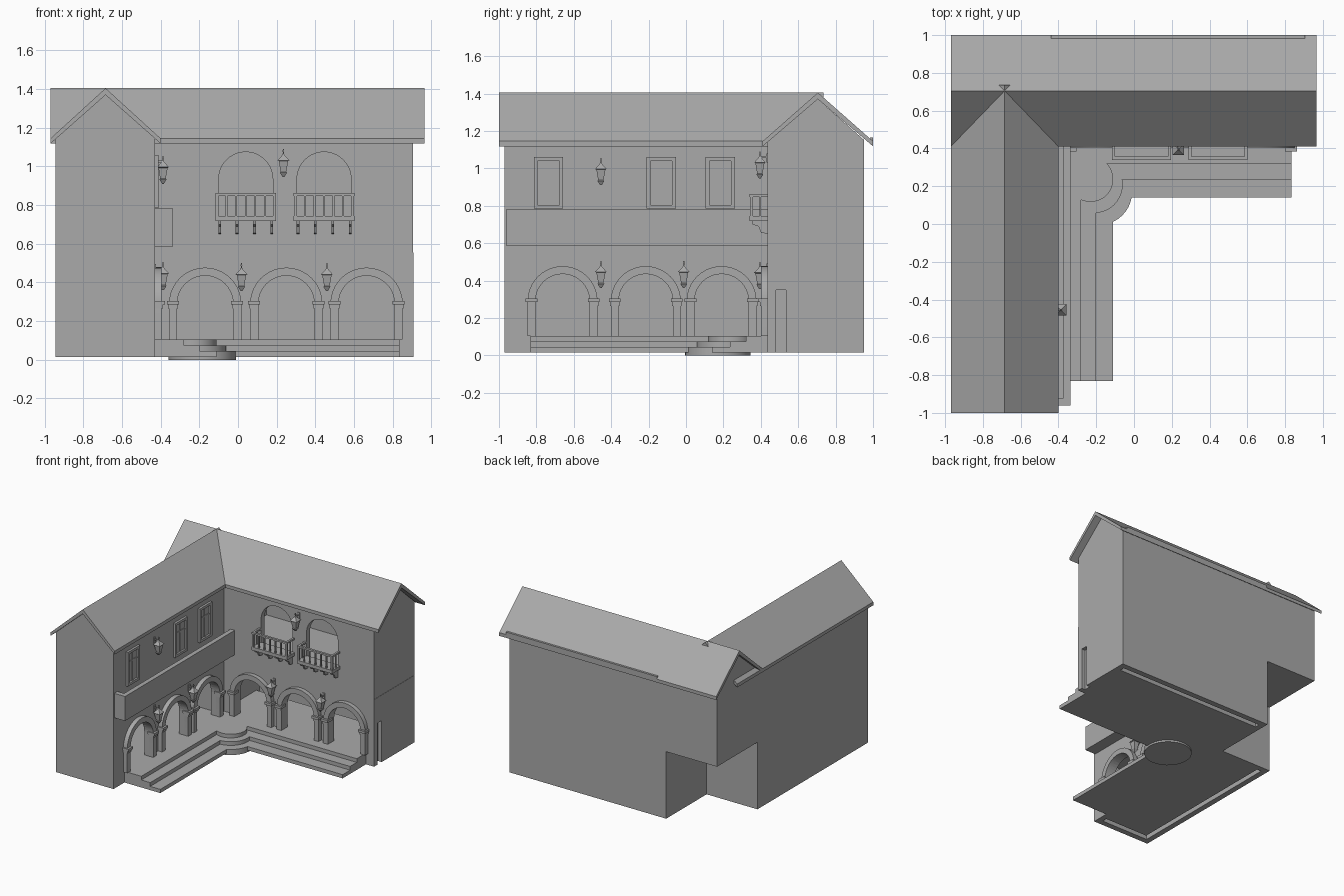
import bpy, bmesh, math
from mathutils import Vector

cube = bpy.data.objects.get("Cube")
if cube:
    bpy.data.objects.remove(cube, do_unlink=True)

stone = bpy.data.materials.new("grey_plaster")
stone.use_nodes = True
GREY = (0.4, 0.4, 0.4, 1)
stone.diffuse_color = GREY
for node in stone.node_tree.nodes:
    if node.type == 'BSDF_PRINCIPLED':
        node.inputs["Base Color"].default_value = GREY

# The two courtyard walls: u runs along the wall, d outward, z up
SIDE_X, REAR_Y = -0.43, 0.437


def side(u, z, d):
    return Vector((SIDE_X + d, u, z))


def rear(u, z, d):
    return Vector((u, REAR_Y - d, z))


def world_x(y, z, x):
    return Vector((x, y, z))


def world_y(x, z, y):
    return Vector((x, y, z))


def world_z(x, y, z):
    return Vector((x, y, z))


def finish(name, bm, smooth=False):
    bmesh.ops.recalc_face_normals(bm, faces=bm.faces)
    mesh = bpy.data.meshes.new(name)
    bm.to_mesh(mesh)
    bm.free()
    mesh.materials.append(stone)
    ob = bpy.data.objects.new(name, mesh)
    bpy.context.scene.collection.objects.link(ob)
    if smooth:
        bpy.ops.object.select_all(action='DESELECT')
        ob.select_set(True)
        bpy.context.view_layer.objects.active = ob
        bpy.ops.object.shade_smooth_by_angle(angle=math.radians(30))
    return ob


def add_prism(bm, frame, pts, lo, hi):
    a = [bm.verts.new(frame(p, q, lo)) for p, q in pts]
    b = [bm.verts.new(frame(p, q, hi)) for p, q in pts]
    bm.faces.new(a)
    bm.faces.new(b[::-1])
    for i in range(len(pts)):
        j = (i + 1) % len(pts)
        bm.faces.new((a[i], b[i], b[j], a[j]))


def rect(p0, p1, q0, q1):
    return [(p0, q0), (p1, q0), (p1, q1), (p0, q1)]


def prism(name, frame, pts, lo, hi, smooth=False):
    bm = bmesh.new()
    add_prism(bm, frame, pts, lo, hi)
    return finish(name, bm, smooth)


def boxes(name, frame, items):
    bm = bmesh.new()
    for p0, p1, q0, q1, lo, hi in items:
        add_prism(bm, frame, rect(p0, p1, q0, q1), lo, hi)
    return finish(name, bm)


def arc(c, z, r, steps=20):
    return [(c + r * math.cos(math.pi * i / steps), z + r * math.sin(math.pi * i / steps))
            for i in range(steps + 1)]


def opening(c, base, spring, r):
    return [(c + r, base)] + arc(c, spring, r) + [(c - r, base)]


def carve(ob, cutters):
    for cutter in cutters:
        cutter.hide_render = True
        mod = ob.modifiers.new("cut", 'BOOLEAN')
        mod.operation, mod.solver, mod.object = 'DIFFERENCE', 'EXACT', cutter
    graph = bpy.context.evaluated_depsgraph_get()
    mesh = bpy.data.meshes.new_from_object(ob.evaluated_get(graph))
    ob.modifiers.clear()
    ob.data = mesh
    for cutter in cutters:
        bpy.data.objects.remove(cutter, do_unlink=True)


FLOOR, BASE, MID, SPRING, R_IN, R_OUT = 0.105, 0.015, 0.555, 0.29, 0.145, 0.187
side_arches = (-0.66, -0.215, 0.19)
rear_arches = (-0.17, 0.25, 0.665)
rear_doors = (0.04, 0.445)


def arch_cutters(frame, centres, base, spring, r):
    return [prism("arch_cutter", frame, opening(c, base, spring, r), -0.1, 0.1) for c in centres]


# Ground floor of both wings, hollow behind the arcades
side_ground = boxes("side_wing_ground_floor", world_z, [(-0.943, SIDE_X, -0.971, REAR_Y, BASE, MID)])
carve(side_ground, [boxes("room_cutter", world_z, [(-0.898, -0.475, -0.926, 0.392, -0.1, 0.52)])]
      + arch_cutters(side, side_arches, FLOOR, SPRING, R_IN))
rear_ground = boxes("rear_wing_ground_floor", world_z, [(-0.49, 0.907, REAR_Y, 0.952, BASE, MID)])
carve(rear_ground, [boxes("room_cutter", world_z, [(-0.445, 0.86, 0.482, 0.907, -0.1, 0.52)]),
                    boxes("recess_cutter", world_z, [(0.875, 1, 0.48, 0.535, -0.1, 0.35)])]
      + arch_cutters(rear, rear_arches, FLOOR, SPRING, R_IN))
boxes("arcade_floors", world_z, [(-0.86, -0.47, -0.885, 0.395, BASE, FLOOR),
                                 (-0.45, 0.865, 0.475, 0.868, BASE, FLOOR)])

# Upper floors with gable ends


def gabled(c, half):
    return [(c - half, MID), (c + half, MID), (c + half, 1.152), (c, 1.38), (c - half, 1.152)]


prism("side_wing_upper_floor", world_y, gabled(-0.6865, 0.2565), -0.971, REAR_Y)
rear_upper = prism("rear_wing_upper_floor", world_x, gabled(0.6945, 0.2575), -0.943, 0.905)
carve(rear_upper, [boxes("room_cutter", world_z, [(-0.38, 0.86, 0.482, 0.907, 0.715, 1.12)])]
      + arch_cutters(rear, rear_doors, 0.72, 0.935, 0.14))

# Roofs


def chevron(c, half):
    return [(c - half, 1.145), (c, 1.405), (c + half, 1.145),
            (c + half, 1.118), (c, 1.37), (c - half, 1.118)]


prism("side_wing_roof", world_y, chevron(-0.685, 0.285), -1.0, 0.735)
prism("rear_wing_roof", world_x, chevron(0.705, 0.295), -0.97, 0.965)
boxes("rear_eave_strip", world_z, [(-0.44, 0.905, 0.983, 1.0, 1.13, 1.165)])

# Terrace steps with round corner landings
steps = [(-0.28, 0.32, 0.105, 0.07, (-0.23, 0.237), 0.12),
         (-0.20, 0.235, 0.075, 0.04, (-0.21, 0.208), 0.15),
         (-0.11, 0.14, 0.045, 0.0, (-0.185, 0.17), 0.175)]
for i, (x, y, top, low, (cx, cy), r) in enumerate(steps, 1):
    outline = [(SIDE_X, -0.832), (x, -0.832), (x, y), (0.835, y), (0.835, REAR_Y), (SIDE_X, REAR_Y)]
    prism(f"terrace_step_{i}", world_z, outline, BASE, top)
    ring = [(cx + r * math.cos(math.tau * k / 40), cy + r * math.sin(math.tau * k / 40)) for k in range(40)]
    prism(f"round_step_{i}", world_z, ring, low, top, True)

# Arch surrounds with capitals
for label, frame, centres in (("side", side, side_arches), ("rear", rear, rear_arches)):
    for i, c in enumerate(centres, 1):
        band = opening(c, FLOOR, SPRING, R_OUT) + opening(c, FLOOR, SPRING, R_IN)[::-1]
        prism(f"{label}_arch_surround_{i}", frame, band, -0.01, 0.035, True)
        bm = bmesh.new()
        for s in (-1, 1):
            m = c + s * (R_IN + R_OUT) / 2
            for w, z0, z1, d in ((0.025, 0.265, 0.285, 0.042), (0.031, 0.285, 0.305, 0.052)):
                add_prism(bm, frame, rect(m - w, m + w, z0, z1), -0.01, d)
        finish(f"{label}_arch_capitals_{i}", bm)

# Long gallery parapet on the side wing
boxes("side_gallery", side, [(-0.96, REAR_Y, 0.585, 0.625, -0.01, 0.095),
                             (-0.96, REAR_Y, 0.585, 0.782, 0.058, 0.095),
                             (-0.96, -0.92, 0.585, 0.782, -0.01, 0.095)])

# Side wing windows
for i, c in enumerate((-0.735, -0.132, 0.183), 1):
    w, t, z0, z1 = 0.078, 0.02, 0.785, 1.06
    boxes(f"window_frame_{i}", side, [
        (c - w, c - w + t, z0, z1, -0.01, 0.018), (c + w - t, c + w, z0, z1, -0.01, 0.018),
        (c - w, c + w, z1 - t, z1, -0.01, 0.018), (c - w, c + w, z0, z0 + t, -0.01, 0.018),
        (c - 0.005, c + 0.005, z0, z1, -0.01, 0.008), (c - w, c + w, 0.962, 0.974, -0.01, 0.008)])
    boxes(f"window_pane_{i}", side, [(c - w + t, c + w - t, z0 + t, z1 - t, -0.01, 0.003)])

# Rear wing balconies: slab, railing, brackets
for i, c in enumerate(rear_doors, 1):
    w, deep, r0, r1 = 0.157, 0.097, 0.745, 0.862
    parts = [(c - w, c + w, 0.718, r0, -0.01, deep),
             (c - w, c + w, r1 - 0.014, r1, deep - 0.018, deep)]
    for s in (-1, 1):
        e = c + s * (w - 0.008)
        parts += [(e - 0.008, e + 0.008, r1 - 0.014, r1, 0, deep),
                  (e - 0.004, e + 0.004, r0, r1, 0.035, 0.045)]
    for k in range(7):
        u = c + (k / 3 - 1) * (w - 0.009)
        h = 0.008 if k in (0, 6) else 0.005
        parts.append((u - h, u + h, r0, r1, deep - 0.009 - h, deep - 0.009 + h))
    boxes(f"balcony_{i}", rear, parts)
    bm = bmesh.new()
    scroll = [(-0.01, 0.72), (0.085, 0.72), (0.08, 0.7), (0.05, 0.69), (0.035, 0.655), (-0.01, 0.65)]
    for k in range(4):
        u = c - 0.135 + k * 0.09
        add_prism(bm, lambda d, z, t: rear(t, z, d), scroll, u - 0.007, u + 0.007)
    finish(f"balcony_brackets_{i}", bm)

# Wall lanterns
RINGS = [(0.004, 0), (0.006, -0.012), (0.003, -0.024), (0.012, -0.034), (0.043, -0.058),
         (0.034, -0.062), (0.02, -0.118), (0.026, -0.122), (0.006, -0.145)]


def lantern(name, frame, u, top):
    bm = bmesh.new()
    loops = []
    for r, dz in RINGS:
        loops.append([bm.verts.new(frame(u + r * math.cos(a), top + dz, 0.042 + r * math.sin(a)))
                      for a in (math.pi * (k / 2 + 0.25) for k in range(4))])
    for a, b in zip(loops, loops[1:]):
        for k in range(4):
            bm.faces.new((a[k], a[k - 1], b[k - 1], b[k]))
    bm.faces.new(loops[0])
    bm.faces.new(loops[-1])
    add_prism(bm, frame, rect(u - 0.004, u + 0.004, top - 0.034, top - 0.024), -0.01, 0.042)
    add_prism(bm, frame, rect(u - 0.01, u + 0.01, top - 0.06, top - 0.01), -0.01, 0.006)
    finish(name, bm)


for i, (frame, u, top) in enumerate(((side, -0.455, 1.055), (side, -0.455, 0.505), (side, -0.012, 0.505),
                                     (rear, 0.235, 1.09), (rear, 0.018, 0.5), (rear, 0.46, 0.5)), 1):
    lantern(f"wall_lantern_{i}", frame, u, top)
